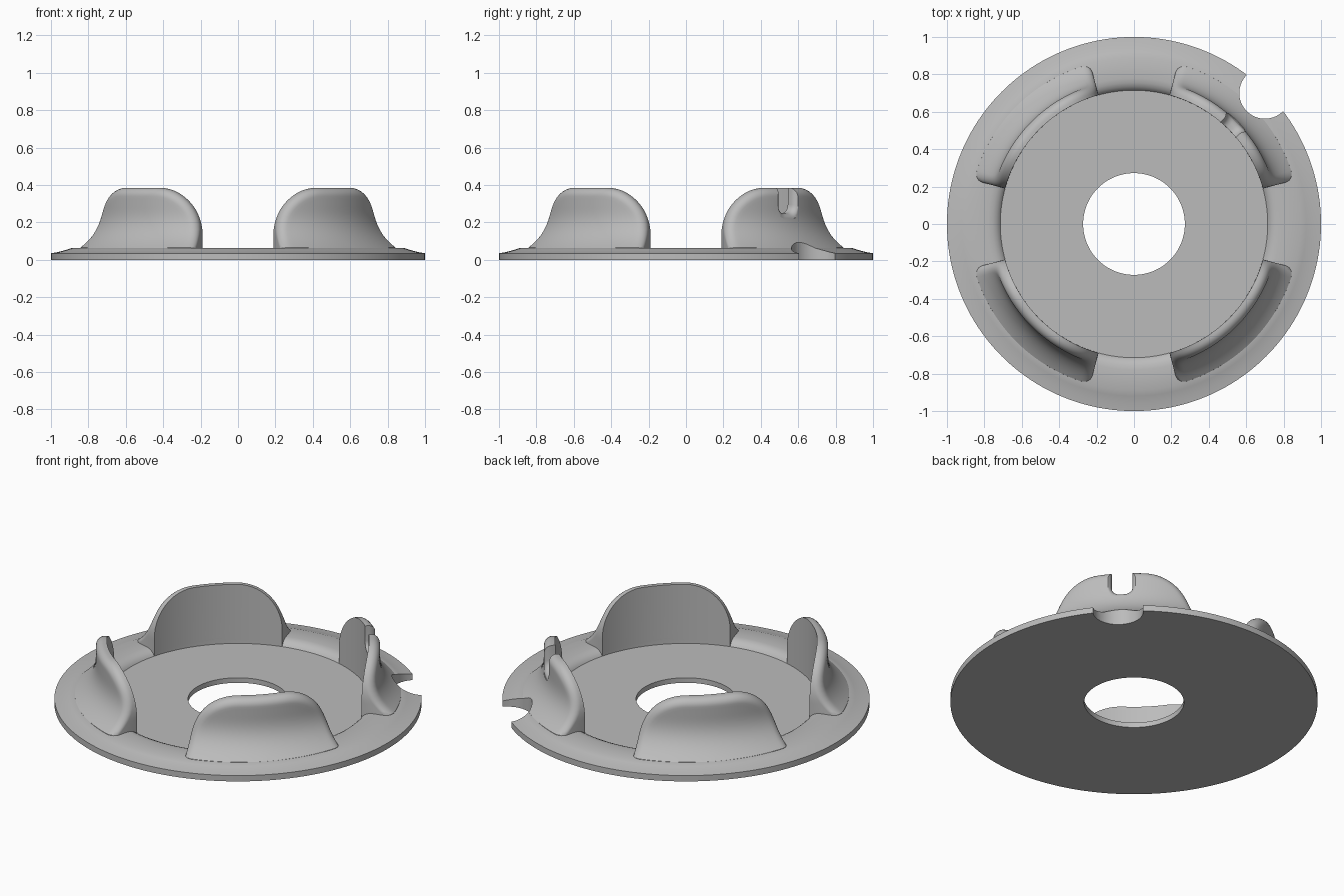
import bpy, bmesh
from math import sin, cos, pi, radians
from mathutils import Vector

if "Cube" in bpy.data.objects:
    bpy.data.objects.remove(bpy.data.objects["Cube"])

grey = bpy.data.materials.new("plain_grey")
grey.use_nodes = True
colour = (0.5, 0.5, 0.5, 1)
grey.diffuse_color = colour
grey.node_tree.nodes["Principled BSDF"].inputs["Base Color"].default_value = colour

INNER, FLOOR, SHELF, TOP = 0.715, 0.03, 0.063, 0.385


def polar(r, a, z):
    return Vector((r * cos(a), r * sin(a), z))


def skin(name, rings, wrap=False):
    """Join equal closed rings of points into one solid."""
    bm = bmesh.new()
    loops = [[bm.verts.new(p) for p in ring] for ring in rings]
    n = len(loops[0])
    pairs = list(zip(loops, loops[1:]))
    if wrap:
        pairs.append((loops[-1], loops[0]))
    else:
        bm.faces.new(loops[0])
        bm.faces.new(loops[-1])
    for a, b in pairs:
        for i in range(n):
            j = (i + 1) % n
            bm.faces.new((a[i], a[j], b[j], b[i]))
    bmesh.ops.recalc_face_normals(bm, faces=bm.faces)
    mesh = bpy.data.meshes.new(name)
    bm.to_mesh(mesh)
    bm.free()
    mesh.materials.append(grey)
    obj = bpy.data.objects.new(name, mesh)
    bpy.context.collection.objects.link(obj)
    return obj


def activate(obj):
    bpy.ops.object.select_all(action="DESELECT")
    obj.select_set(True)
    bpy.context.view_layer.objects.active = obj


def cut(obj, cutter):
    activate(obj)
    mod = obj.modifiers.new("cut", "BOOLEAN")
    mod.operation, mod.solver, mod.object = "DIFFERENCE", "EXACT", cutter
    bpy.ops.object.modifier_apply(modifier=mod.name)


# Base plate: lathed ring with a recessed floor and a sloping rim
profile = [(0.272, 0), (1, 0), (1, 0.035), (0.96, 0.042), (0.92, 0.053), (0.89, SHELF),
           (0.78, SHELF), (0.755, 0.06), (0.735, 0.051), (0.722, 0.04),
           (INNER, FLOOR), (0.272, FLOOR)]
SEGMENTS = 160
base = skin("base_plate", [[polar(r, 2 * pi * k / SEGMENTS, z) for r, z in profile]
                           for k in range(SEGMENTS)], wrap=True)


# Wall tabs: arched outline, flared foot, rounded outer edge
def outer_radius(z):
    t = (0.28 - max(z, SHELF)) / (0.28 - SHELF)
    return 0.775 + 0.115 * max(t, 0) ** 2.6


def arch(d):
    """Arched outline shrunk by d, as (arc length, height) points."""
    w, top, r = 0.37 - d, TOP - d, 0.25 - d
    side = top - r
    half = [(w, FLOOR + (side - FLOOR) * k / 6) for k in range(6)]
    half += [(w - r + r * cos(a), side + r * sin(a))
             for a in (pi / 2 * k / 14 for k in range(15))]
    half += [((w - r) * (1 - k / 5), top) for k in range(1, 5)]
    left = [(-s, z) for s, z in reversed(half)]
    bottom = [(w * (k / 8 - 1), FLOOR) for k in range(1, 16)]
    return half + [(0, top)] + left + bottom


def shrink(points, f):
    return [(s * f, SHELF + (z - SHELF) * f) for s, z in points]


def build_tab(name, angle):
    def place(points, radius):
        return [polar(radius(z), angle + s / INNER, z) for s, z in points]

    steps = [k / 20 for k in range(1, 20)]
    rings = [place(shrink(arch(0), f), lambda z: INNER) for f in [0.01] + steps + [1]]
    for k in range(8):
        p = pi / 2 * k / 7
        rings.append(place(arch(0.045 * (1 - cos(p))),
                           lambda z: outer_radius(z) - 0.045 * (1 - sin(p))))
    rings += [place(shrink(arch(0.045), f), outer_radius)
              for f in list(reversed(steps)) + [0.01]]
    return skin(name, rings)


names = ("back_left_tab", "back_right_tab", "front_right_tab", "front_left_tab")
tabs = [build_tab(name, radians(45 + 90 * i)) for i, name in enumerate(names)]


# Slot cutter: U shape that flares toward the outside
def slot_ring(r, grow):
    w, low, c = 0.057 + grow, 0.25 - grow, 0.045 + grow / 2
    right = [(w, 0.5)] + [(w - c + c * cos(a), low + c - c * sin(a))
                          for a in (pi / 2 * k / 6 for k in range(7))]
    outline = right + [(-s, z) for s, z in reversed(right)]
    h = cos(pi / 4)
    return [Vector(((r + s) * h, (r - s) * h, z)) for s, z in outline]


flare = [pi / 2 * k / 6 for k in range(7)]
slot = skin("slot_cutter", [slot_ring(0.6, 0)]
            + [slot_ring(0.735 + 0.04 * sin(a), 0.03 * (1 - cos(a))) for a in flare]
            + [slot_ring(0.9, 0.03)])

# Rim notch cutter: upright cylinder on the back left edge
notch = skin("notch_cutter", [[Vector((0.7, 0.7, z)) + polar(0.137, 2 * pi * k / 64, 0)
                               for k in range(64)] for z in (-0.1, 0.3)])

for obj, cutter in ((base, notch), (tabs[0], notch), (tabs[0], slot)):
    cut(obj, cutter)
for cutter in (slot, notch):
    cutter.hide_render = True
    bpy.data.objects.remove(cutter)

for obj in [base] + tabs:
    activate(obj)
    bpy.ops.object.shade_smooth_by_angle(angle=radians(32))
